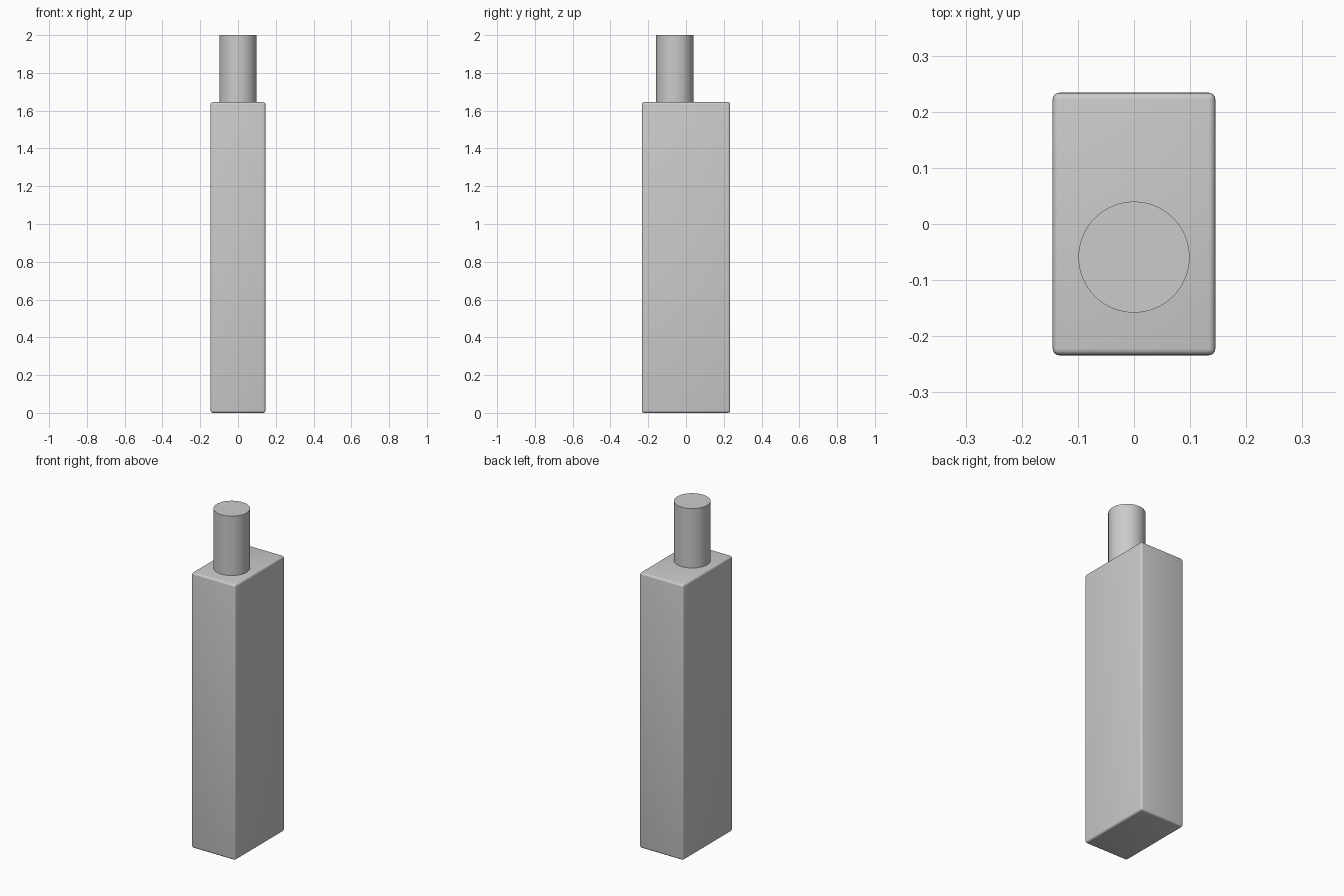
import bpy

if "Cube" in bpy.data.objects:
    bpy.data.objects.remove(bpy.data.objects["Cube"])


def smooth(obj):
    bpy.ops.object.select_all(action='DESELECT')
    obj.select_set(True)
    bpy.context.view_layer.objects.active = obj
    bpy.ops.object.shade_smooth_by_angle()


# Tall rectangular body with softly rounded edges
BODY_TOP = 1.645
bpy.ops.mesh.primitive_cube_add(size=1, location=(0, 0, BODY_TOP / 2))
body = bpy.context.object
body.name = "body"
body.scale = (0.29, 0.468, BODY_TOP)
bpy.ops.object.transform_apply(location=False, rotation=False, scale=True)
bevel = body.modifiers.new("rounded_edges", 'BEVEL')
bevel.width = 0.012
bevel.segments = 4
bpy.ops.object.modifier_apply(modifier=bevel.name)
smooth(body)

# Round post on top, set towards the front
post_bottom, post_top = BODY_TOP - 0.005, 2.0
bpy.ops.mesh.primitive_cylinder_add(
    vertices=64, radius=0.099, depth=post_top - post_bottom,
    location=(0, -0.059, (post_top + post_bottom) / 2))
post = bpy.context.object
post.name = "top_post"
smooth(post)
